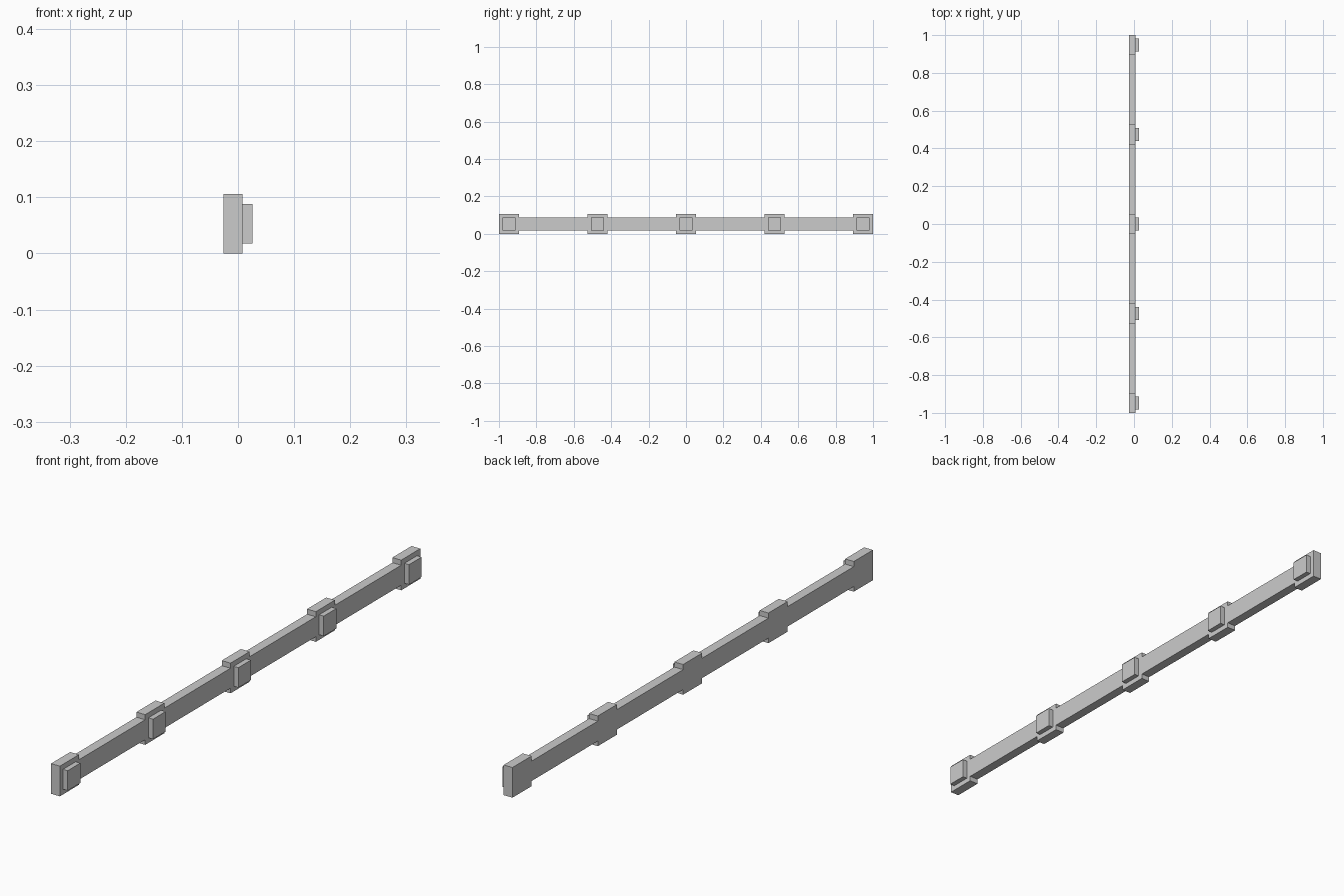
import bpy, bmesh

if "Cube" in bpy.data.objects:
    bpy.data.objects.remove(bpy.data.objects["Cube"])

BACK, FACE, FRONT = -0.026, 0.008, 0.026   # x layers
HEIGHT = 0.106
LOW, HIGH = 0.018, 0.088                   # rail and pad height range
HALF = HEIGHT / 2                          # half width of a square plate
PAD_HALF = 0.035
CENTRES = [(i - 2) * (1 - HALF) / 2 for i in range(5)]


def extrude_outline(name, outline, x0, x1):
    """Extrude a closed (y, z) outline along x."""
    bm = bmesh.new()
    face = bm.faces.new([bm.verts.new((x0, y, z)) for y, z in outline])
    ext = bmesh.ops.extrude_face_region(bm, geom=[face], use_keep_orig=True)
    moved = [g for g in ext["geom"] if isinstance(g, bmesh.types.BMVert)]
    bmesh.ops.translate(bm, verts=moved, vec=(x1 - x0, 0, 0))
    bmesh.ops.recalc_face_normals(bm, faces=bm.faces)
    mesh = bpy.data.meshes.new(name)
    bm.to_mesh(mesh)
    bm.free()
    obj = bpy.data.objects.new(name, mesh)
    bpy.context.collection.objects.link(obj)
    return obj


# Rail with five square plates, as one stepped outline
top = []
for c in CENTRES:
    a, b = c - HALF, c + HALF
    if c != CENTRES[0]:
        top.append((a, HIGH))
    top += [(a, HEIGHT), (b, HEIGHT)]
    if c != CENTRES[-1]:
        top.append((b, HIGH))
bottom = [(y, HEIGHT - z) for y, z in reversed(top)]
extrude_outline("rail", top + bottom, BACK, FACE)

# Raised square pad on each plate
for i, c in enumerate(CENTRES):
    a, b = c - PAD_HALF, c + PAD_HALF
    extrude_outline(f"pad_{i + 1}", [(a, LOW), (b, LOW), (b, HIGH), (a, HIGH)],
                    FACE, FRONT)
